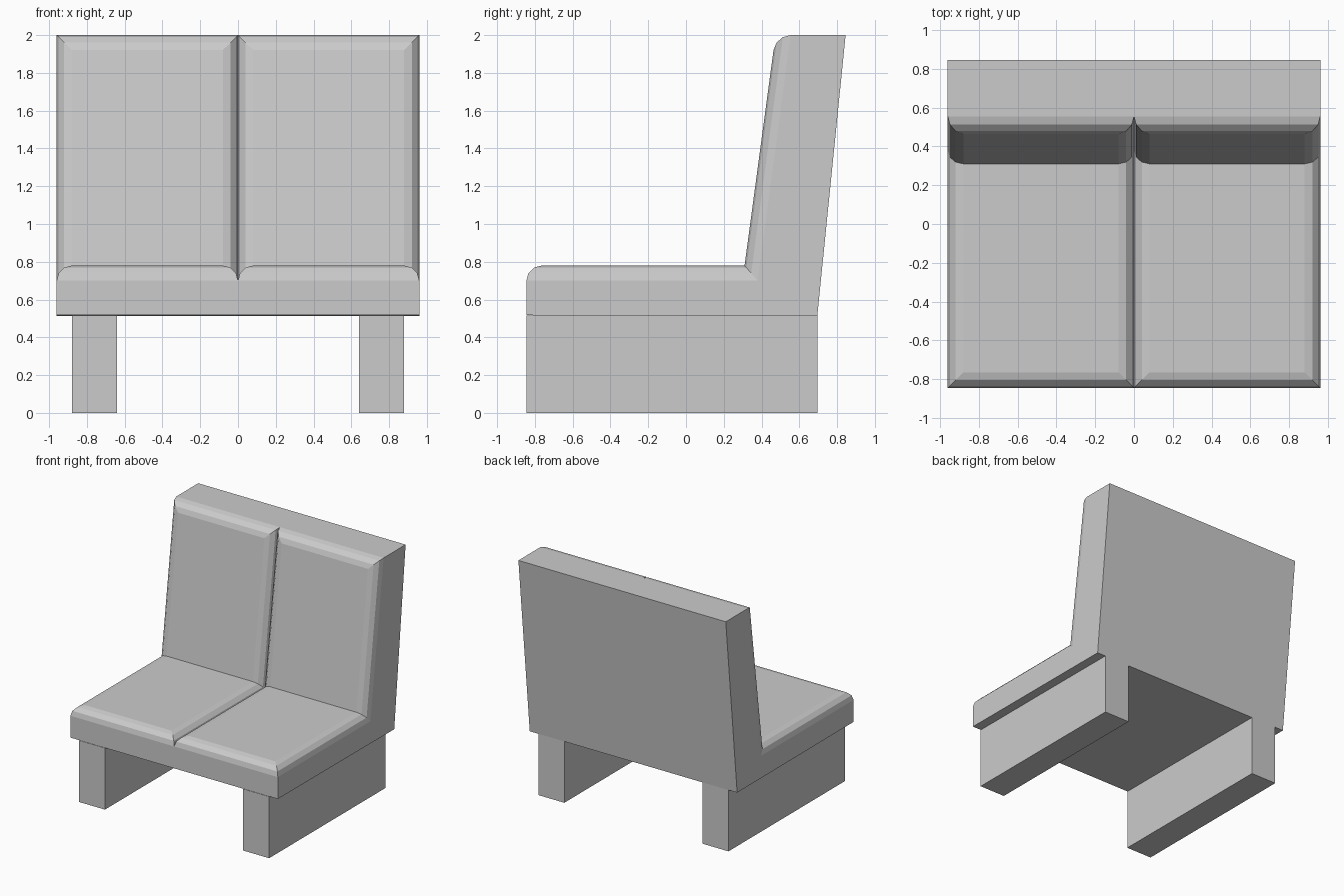
import bpy, bmesh

if "Cube" in bpy.data.objects:
    bpy.data.objects.remove(bpy.data.objects["Cube"])

HALF_W = 0.96
R = 0.08


def finish(name, bm):
    bmesh.ops.recalc_face_normals(bm, faces=bm.faces)
    mesh = bpy.data.meshes.new(name)
    bm.to_mesh(mesh)
    bm.free()
    obj = bpy.data.objects.new(name, mesh)
    bpy.context.collection.objects.link(obj)
    mirror = obj.modifiers.new("Mirror", 'MIRROR')
    mirror.use_clip = True
    return obj


# Side profile (y, z): front bottom, lip, crease, backrest top, back bottom
profile = [(-0.845, 0.517), (-0.845, 0.78), (0.31, 0.78),
           (0.474, 2.0), (0.845, 2.0), (0.695, 0.513)]

# One upholstered half, extruded from the centre seam to the side
bm = bmesh.new()
rings = [[bm.verts.new((x, y, z)) for y, z in profile] for x in (0, HALF_W)]
n = len(profile)
for ring in rings:
    bm.faces.new(ring)
for i in range(n):
    j = (i + 1) % n
    bm.faces.new((rings[0][i], rings[0][j], rings[1][j], rings[1][i]))
bmesh.ops.recalc_face_normals(bm, faces=bm.faces)

# Round the cushion outline: lip, backrest top and both sides
rounded = [bm.edges.get((rings[0][i], rings[1][i])) for i in (1, 3)]
for ring in rings:
    rounded += [bm.edges.get((ring[i], ring[i + 1])) for i in (1, 2)]
bmesh.ops.bevel(bm, geom=rounded, offset=R, offset_type='OFFSET', segments=3,
                profile=0.5, affect='EDGES', clamp_overlap=False)

# Open the hidden centre wall so the two halves join at the seam
inner = [f for f in bm.faces if all(abs(v.co.x) < 1e-4 for v in f.verts)]
bmesh.ops.delete(bm, geom=inner, context='FACES')
finish("seat_and_backrest", bm)

# Slab legs on both sides
bm = bmesh.new()
bmesh.ops.create_cube(bm, size=1)
for v in bm.verts:
    v.co.x = 0.76 + v.co.x * 0.24
    v.co.y = -0.075 + v.co.y * 1.54
    v.co.z = (v.co.z + 0.5) * 0.515
finish("legs", bm)
